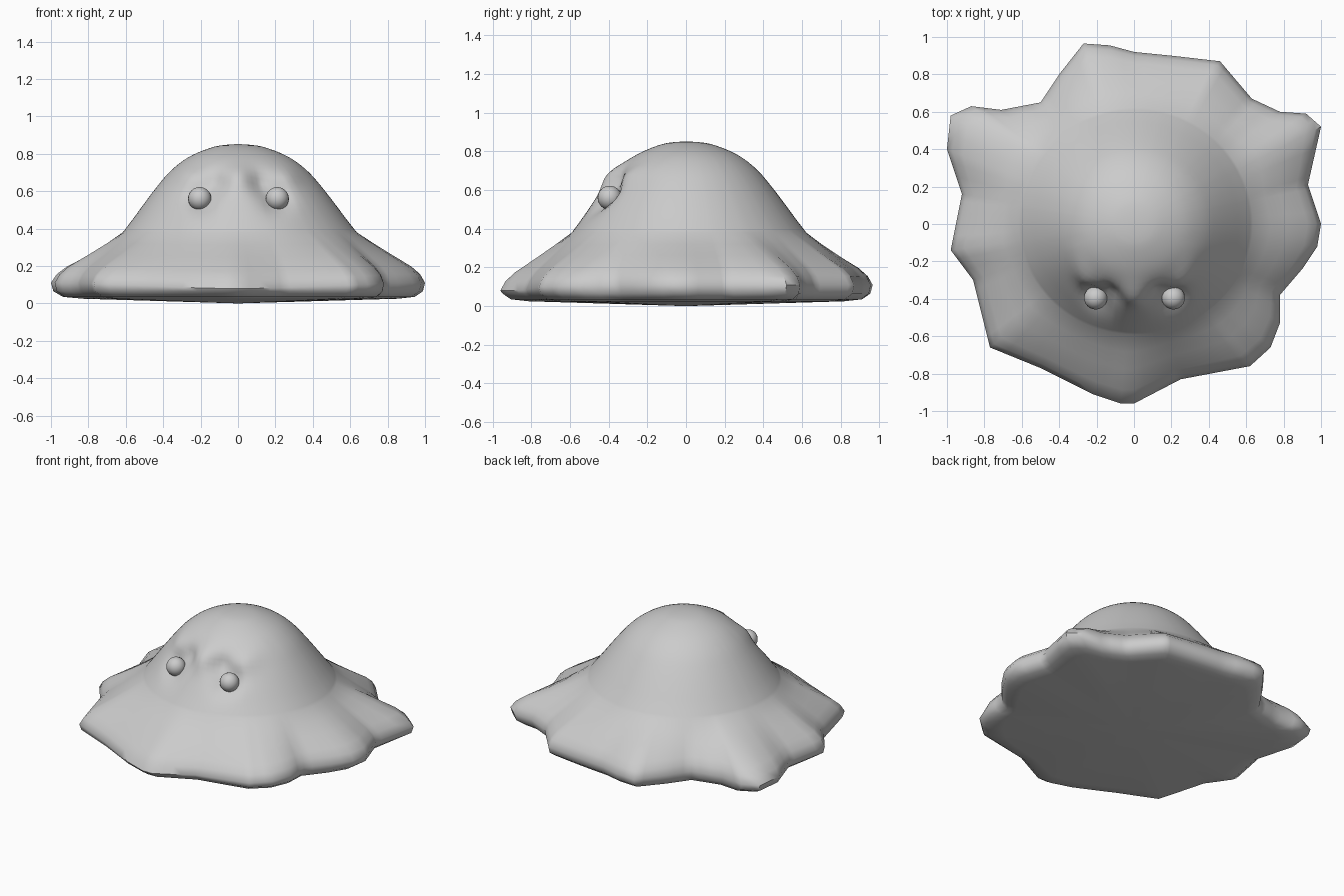
import bpy, bmesh, math
from mathutils import Vector

if "Cube" in bpy.data.objects:
    bpy.data.objects.remove(bpy.data.objects["Cube"])

# Ragged skirt outline seen from above
OUTLINE = [(1.0, 0), (.98, -.12), (.9, -.24), (.78, -.38), (.78, -.53), (.73, -.66), (.62, -.76),
           (.25, -.83), (0, -.96), (-.07, -.96), (-.22, -.91), (-.5, -.77), (-.77, -.66),
           (-.86, -.3), (-.98, -.14), (-.92, .16), (-1.0, .4), (-.98, .58), (-.87, .63),
           (-.71, .61), (-.5, .65), (-.4, .8), (-.27, .965), (-.13, .955), (0, .92), (.2, .9),
           (.46, .87), (.63, .67), (.78, .6), (.92, .59), (1.0, .52), (.93, .21)]
# Dome profile (radius, height), skirt profile (blend from dome foot to outline, height)
DOME = [(.065, .848), (.13, .838), (.22, .807), (.3, .765), (.38, .7), (.45, .62),
        (.52, .53), (.58, .45), (.635, .38)]
SKIRT = [(.25, .32), (.5, .263), (.8, .197), (.93, .155), (1.0, .11), (.97, .065), (.85, .035), (.6, .025)]
EYES = [(-.205, -.395, .56), (.21, -.395, .56)]


def outline_radius(a):
    d = Vector((math.cos(a), math.sin(a)))
    best = 0
    for i, p in enumerate(OUTLINE):
        p, q = Vector(p), Vector(OUTLINE[(i + 1) % len(OUTLINE)])
        e = q - p
        den = d.cross(e)
        if abs(den) < 1e-9:
            continue
        r, u = p.cross(e) / den, p.cross(d) / den
        if r > 0 and -1e-4 <= u <= 1.0001:
            best = max(best, r)
    return best


def smooth_line(pts, n):
    out = []
    for i in range(len(pts) - 1):
        p0, p1 = Vector(pts[max(i - 1, 0)]), Vector(pts[i])
        p2, p3 = Vector(pts[i + 1]), Vector(pts[min(i + 2, len(pts) - 1)])
        for k in range(n):
            t = k / n
            out.append(.5 * (2 * p1 + (p2 - p0) * t + (2 * p0 - 5 * p1 + 4 * p2 - p3) * t * t
                             + (3 * p1 - p0 - 3 * p2 + p3) * t ** 3))
    return out + [Vector(pts[-1])]


def bump(x, z, cx, cz, w):
    return math.exp(-((x - cx) ** 2 + (z - cz) ** 2) / (w * w))


def carve_face(v):
    # eye sockets, slanted furrows above them and a central brow
    if v.y > -.1 or v.z < .35:
        return v
    push = 0
    for s in (-1, 1):
        push += .055 * bump(v.x, v.z, s * .205, .57, .075)
        push += .04 * bump(v.x, v.z, s * .12, .645, .055)
        push -= .02 * bump(v.x, v.z, s * .27, .67, .06)
    push -= .03 * bump(v.x, v.z, 0, .67, .07)
    return v + Vector((0, push, -.3 * push))


# Angles: even steps plus the exact outline corners
corner = [math.atan2(y, x) % math.tau for x, y in OUTLINE]
even = [math.tau * i / 96 for i in range(96)]
angles = sorted(corner + [a for a in even
                          if min(abs((a - c + math.pi) % math.tau - math.pi) for c in corner) > .025])

# Body: dome flowing into skirt, closed underneath
rings = [("dome", p) for p in smooth_line(DOME, 3)] + [("skirt", Vector(p)) for p in SKIRT]
bm = bmesh.new()
grid = []
for kind, p in rings:
    row = []
    for a in angles:
        c, s = math.cos(a), math.sin(a)
        k = 1 - .07 * max(0, -s) ** 2 - .02 * max(0, s) ** 2 - .03 * max(0, -c) ** 2
        foot = .635 * k
        r = p.x * k if kind == "dome" else foot + (outline_radius(a) - foot) * p.x
        z = p.y
        if kind == "skirt" and p.y > .1:
            z -= .03 * max(0, -s) ** 4 * p.x
        row.append(bm.verts.new(carve_face(Vector((r * c, r * s, z)))))
    grid.append(row)
n = len(angles)
top, base = bm.verts.new((0, 0, .852)), bm.verts.new((0, 0, 0))
for i in range(n):
    j = (i + 1) % n
    bm.faces.new((top, grid[0][i], grid[0][j]))
    bm.faces.new((base, grid[-1][j], grid[-1][i]))
    for r0, r1 in zip(grid, grid[1:]):
        bm.faces.new((r0[i], r1[i], r1[j], r0[j]))
bmesh.ops.recalc_face_normals(bm, faces=bm.faces)
mesh = bpy.data.meshes.new("blob_body")
bm.to_mesh(mesh)
bm.free()
body = bpy.data.objects.new("blob_body", mesh)
bpy.context.collection.objects.link(body)
bpy.context.view_layer.objects.active = body
body.select_set(True)
bpy.ops.object.shade_smooth_by_angle(angle=math.radians(50))

# Eyes
for name, loc in zip(("eye_left", "eye_right"), EYES):
    bpy.ops.mesh.primitive_uv_sphere_add(segments=24, ring_count=16, radius=.062, location=loc)
    bpy.context.object.name = name
    bpy.ops.object.shade_smooth()
